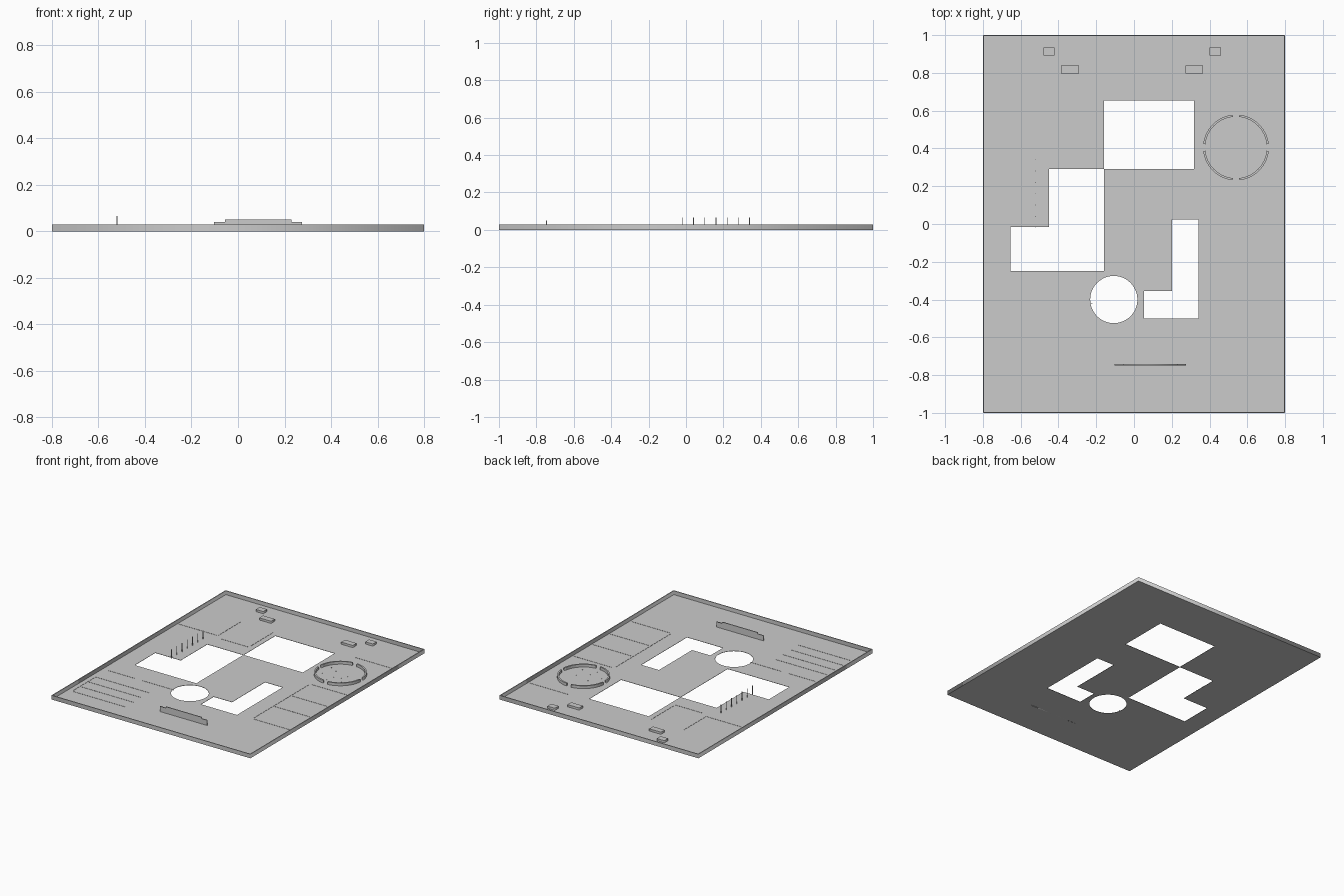
import bpy
from math import sin, cos, pi, radians

if "Cube" in bpy.data.objects:
    bpy.data.objects.remove(bpy.data.objects["Cube"])


def rect(x0, x1, y0, y1):
    return [(x0, y0), (x1, y0), (x1, y1), (x0, y1)]


def circle(cx, cy, r, n=48):
    return [(cx + r * cos(2 * pi * i / n), cy + r * sin(2 * pi * i / n)) for i in range(n)]


def slab(name, loops, z0, z1):
    """Filled 2D outlines (nested outlines become holes) extruded from z0 to z1."""
    cu = bpy.data.curves.new(name, 'CURVE')
    cu.dimensions = '2D'
    cu.fill_mode = 'BOTH'
    cu.extrude = (z1 - z0) / 2
    for pts in loops:
        s = cu.splines.new('POLY')
        s.points.add(len(pts) - 1)
        for p, (x, y) in zip(s.points, pts):
            p.co = (x, y, 0, 1)
        s.use_cyclic_u = True
    ob = bpy.data.objects.new(name, cu)
    ob.location.z = (z0 + z1) / 2
    bpy.context.collection.objects.link(ob)
    bpy.ops.object.select_all(action='DESELECT')
    ob.select_set(True)
    bpy.context.view_layer.objects.active = ob
    bpy.ops.object.convert(target='MESH')
    return bpy.context.object


FLOOR = 0.002

# Thin floor with openings
slab("floor", [
    rect(-0.797, 0.797, -0.997, 0.997),
    rect(-0.159, 0.318, 0.291, 0.655),
    [(-0.655, -0.25), (-0.16, -0.25), (-0.16, 0.29), (-0.45, 0.29), (-0.45, -0.015), (-0.655, -0.015)],
    [(0.053, -0.5), (0.342, -0.5), (0.342, 0.025), (0.2, 0.025), (0.2, -0.355), (0.053, -0.355)],
    circle(-0.107, -0.4, 0.125),
], 0, FLOOR)

# Low outer rim
slab("rim", [rect(-0.8, 0.8, -1, 1), rect(-0.794, 0.794, -0.994, 0.994)], 0, 0.03)

# Ring wall in four arcs
arcs = []
for q in range(4):
    a = [radians(90 * q + 6 + 78 * i / 14) for i in range(15)]
    arcs.append([(0.54 + 0.174 * cos(t), 0.405 + 0.174 * sin(t)) for t in a] +
                [(0.54 + 0.163 * cos(t), 0.405 + 0.163 * sin(t)) for t in reversed(a)])
slab("ring_wall", arcs, 0, 0.022)

# Four blocks at the back, mirrored about x = -0.01
blocks = []
for s in (-1, 1):
    for dx, y, w, d in ((0.44, 0.913, 0.06, 0.044), (0.329, 0.818, 0.094, 0.043)):
        x = -0.01 + s * dx
        blocks.append(rect(x - w / 2, x + w / 2, y - d / 2, y + d / 2))
slab("back_blocks", blocks, 0, 0.018)

# Stepped upright panel at the front
panel = slab("stepped_panel", [[(-0.103, 0), (0.275, 0), (0.275, 0.04), (0.23, 0.04), (0.23, 0.05),
                                (-0.055, 0.05), (-0.055, 0.04), (-0.103, 0.04)]], -0.003, 0.003)
panel.rotation_euler.x = radians(90)
panel.location = (0, -0.745, 0)

# Row of thin posts
slab("posts", [rect(-0.522, -0.518, -0.022 + 0.06 * i, -0.018 + 0.06 * i) for i in range(7)], 0, 0.065)

# Fine raised floor lines: (x0, x1, y) and (x, y0, y1)
across = [(-0.75, -0.33, y) for y in (-0.82, -0.73, -0.64, -0.55)]
across += [(0.47, 0.78, y) for y in (-0.49, -0.25, -0.05, 0.17, 0.68)]
across += [(-0.78, -0.48, 0.44), (-0.42, -0.2, 0.41), (-0.75, -0.53, -0.42), (-0.48, -0.22, -0.42)]
along = [(-0.76, -0.82, -0.55), (-0.47, 0.44, 0.7), (-0.2, 0.42, 0.69), (0.46, -0.48, 0.16)]
h = 0.0015
slab("floor_lines", [rect(a, b, y - h, y + h) for a, b, y in across] +
     [rect(x - h, x + h, a, b) for x, a, b in along], 0, FLOOR + 0.0015)

# Tiny studs inside the ring
slab("ring_studs", [rect(x - h, x + h, y - h, y + h)
                    for r in (0.06, 0.12)
                    for x, y in circle(0.54, 0.405, r, 7)], 0, FLOOR + 0.002)
